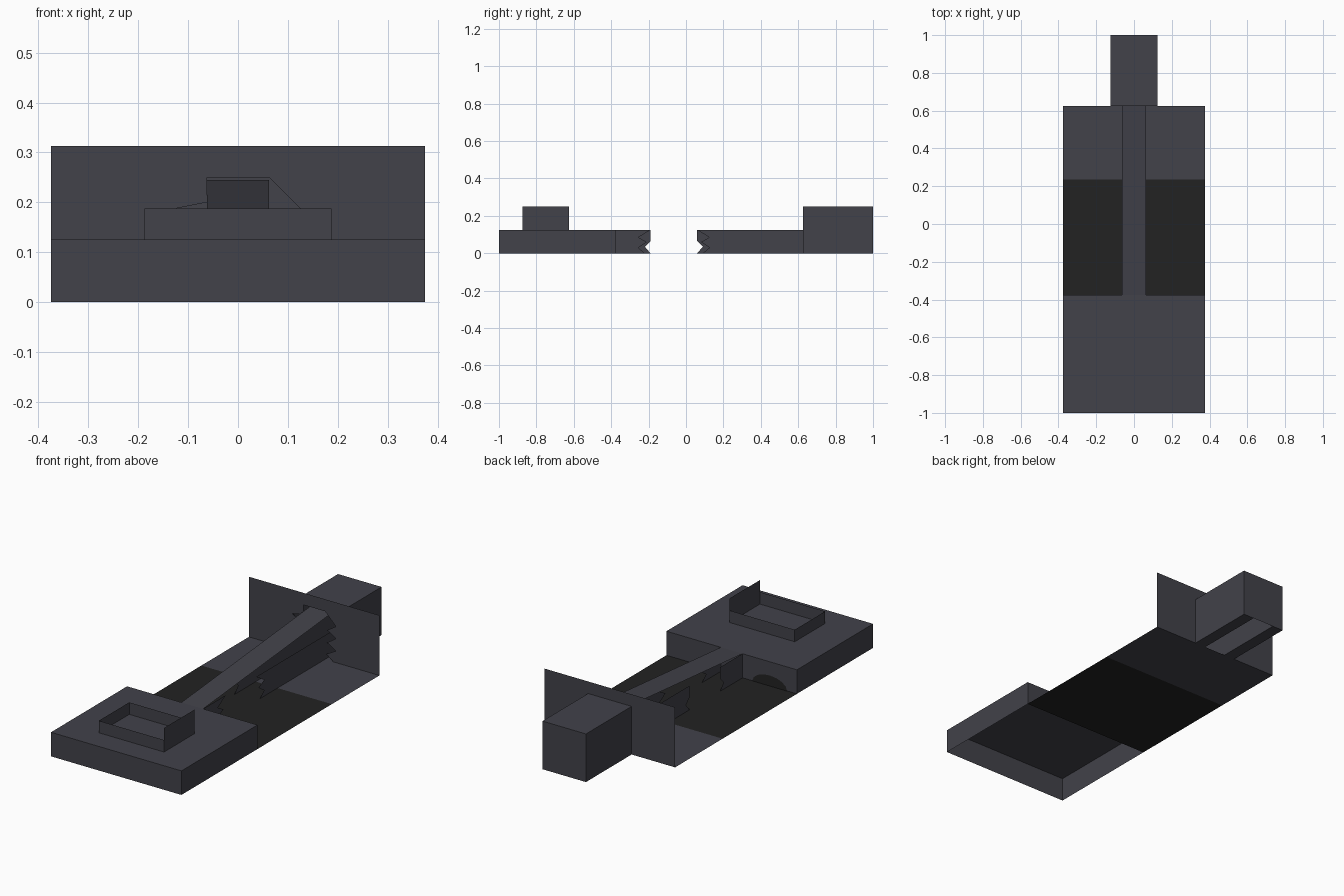
import bpy, bmesh, math

if "Cube" in bpy.data.objects:
    bpy.data.objects.remove(bpy.data.objects["Cube"])


def material(name, col):
    m = bpy.data.materials.new(name)
    m.diffuse_color = (*col, 1)
    m.use_nodes = True
    m.node_tree.nodes["Principled BSDF"].inputs["Base Color"].default_value = m.diffuse_color
    return m


GREY = material("dark_slate", (0.054, 0.054, 0.068))
BLACK = material("near_black", (0.016, 0.016, 0.016))


def sheet(name, polys, mat=GREY):
    """One object from thin flat polygons."""
    bm = bmesh.new()
    for poly in polys:
        bm.faces.new([bm.verts.new(p) for p in poly])
    bmesh.ops.remove_doubles(bm, verts=bm.verts, dist=1e-5)
    me = bpy.data.meshes.new(name)
    bm.to_mesh(me)
    bm.free()
    me.materials.append(mat)
    ob = bpy.data.objects.new(name, me)
    bpy.context.collection.objects.link(ob)
    return ob


def flat(x0, x1, y0, y1, z):
    return [(x0, y0, z), (x1, y0, z), (x1, y1, z), (x0, y1, z)]


def wall_x(x, y0, y1, z0, z1):
    return [(x, y0, z0), (x, y1, z0), (x, y1, z1), (x, y0, z1)]


def wall_y(y, x0, x1, z0, z1):
    return [(x0, y, z0), (x1, y, z0), (x1, y, z1), (x0, y, z1)]


# front slab, hollow and open underneath
sheet("front_slab", [
    flat(-.375, .375, -1, -.375, .125),
    wall_y(-1, -.375, .375, 0, .125)[:],
    wall_y(-.375, .375, -.375, 0, .125),
    wall_x(.375, -1, -.375, 0, .125),
    wall_x(-.375, -.375, -1, 0, .125)])

# floor sheet in two colours
sheet("floor_dark", [flat(-.375, .375, -.375, .235, 0)], BLACK)
sheet("floor_back", [flat(-.375, .375, .235, .625, 0)])

# open tray on the slab, right wall taller
sheet("tray", [
    wall_y(-.875, -.1875, .1875, .125, .1875),
    wall_y(-.625, .1875, -.1875, .125, .1875),
    wall_x(-.1875, -.625, -.875, .125, .1875),
    wall_x(.1875, -.875, -.625, .125, .25)])

# sloping arm, a thin strip rising into the rear block
sheet("arm", [[(-.0625, -.375, .125), (.0625, -.375, .125),
               (.0625, .96, .245), (-.0625, .96, .245)]])

# torn side rails under the arm
tears = {.0625: [(.06, .125), (.125, .085), (.08, .06), (.125, .03), (.09, 0)],
         -.0625: [(.06, .125), (.06, .065), (.09, .035), (.06, 0)]}
for x, tear in tears.items():
    rear = [(.625, 0), (.625, .125)] + tear
    front = [(-.375, 0), (-.375, .125)] + [(-.13 - y, z) for y, z in tear]
    side = "right" if x > 0 else "left"
    sheet("rear_rail_" + side, [[(x, y, z) for y, z in rear]])
    sheet("front_rail_" + side, [[(x, y, z) for y, z in front]])

# back plate with a jagged opening
right = [(.11, 0), (.07, .03), (.125, .06), (.075, .09), (.125, .125),
         (.075, .155), (.125, .1875), (.0625, .25)]
left = [(-.0625, .25), (-.0625, .2), (-.125, .1875), (-.075, .155),
        (-.125, .125), (-.075, .09), (-.125, .06), (-.07, .03), (-.11, 0)]
outline = right + left + [(-.375, 0), (-.375, .3125), (.375, .3125), (.375, 0)]
sheet("back_plate", [[(x, .625, z) for x, z in outline]])

# hollow rear block with a slot in its underside
block = [flat(-.125, .125, .625, 1, .25), wall_y(1, .125, -.125, 0, .25)]
for s in (1, -1):
    block += [wall_x(.125 * s, .625, 1, 0, .25),
              wall_x(.0625 * s, .625, 1, 0, .125),
              flat(.0625 * s, .125 * s, .625, 1, 0)]
sheet("rear_block", block)

# dark arched patch at the foot of the slab's rear wall
arc = [(-.22 + .1 * math.cos(math.pi * i / 8), -.373, .055 * math.sin(math.pi * i / 8))
       for i in range(9)]
sheet("dark_patch", [arc], BLACK)
